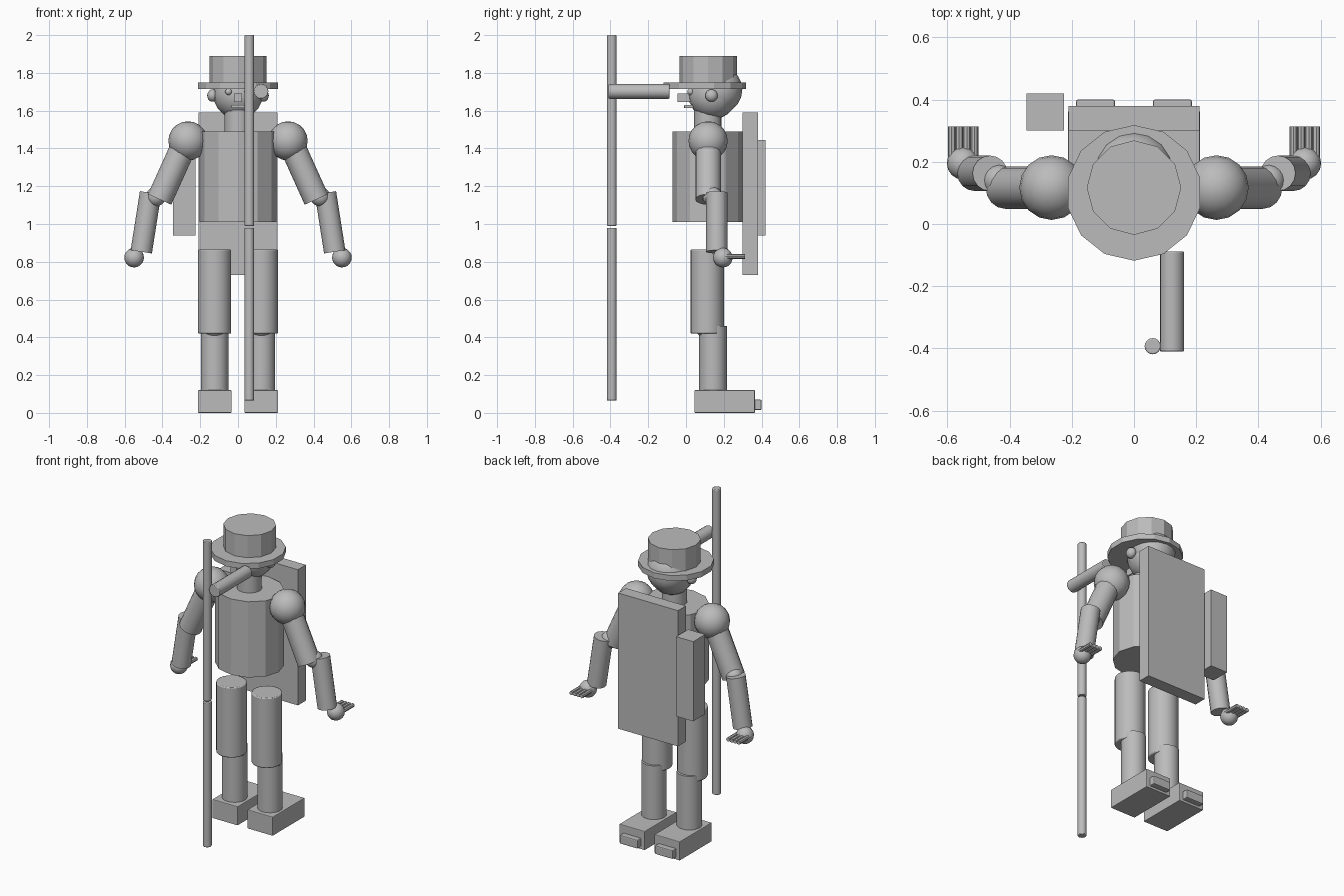
import bpy, math
from mathutils import Vector

cube = bpy.data.objects.get("Cube")
if cube:
    bpy.data.objects.remove(cube, do_unlink=True)

grey = bpy.data.materials.new("plain grey")
grey.use_nodes = True
grey.diffuse_color = (0.5, 0.5, 0.5, 1)
grey.node_tree.nodes["Principled BSDF"].inputs["Base Color"].default_value = (0.5, 0.5, 0.5, 1)


def finish(name, smooth=True, bevel=0):
    ob = bpy.context.object
    ob.name = name
    ob.data.materials.append(grey)
    if smooth:
        bpy.ops.object.shade_smooth_by_angle(angle=math.radians(35))
    if bevel:
        mod = ob.modifiers.new("soft edge", "BEVEL")
        mod.width = bevel
        mod.segments = 2
    return ob


def box(name, low, high, bevel=0):
    low, high = Vector(low), Vector(high)
    bpy.ops.mesh.primitive_cube_add(size=1, location=(low + high) / 2)
    bpy.context.object.scale = high - low
    bpy.ops.object.transform_apply(location=False, rotation=False)
    return finish(name, False, bevel)


def ball(name, centre, radius, stretch=(1, 1, 1)):
    bpy.ops.mesh.primitive_uv_sphere_add(segments=16, ring_count=10, radius=radius, location=centre)
    bpy.context.object.scale = stretch
    return finish(name)


def rod(name, start, end, radius, sides=16, smooth=True, bevel=0):
    start, end = Vector(start), Vector(end)
    axis = end - start
    bpy.ops.mesh.primitive_cylinder_add(vertices=sides, radius=radius, depth=axis.length,
                                        location=(start + end) / 2)
    bpy.context.object.rotation_euler = axis.to_track_quat("Z", "Y").to_euler()
    return finish(name, smooth, bevel)


# Torso and neck
torso = rod("torso", (0, 0.115, 1.01), (0, 0.115, 1.49), 0.205, 12, False)
torso.scale.y = 0.91
rod("neck", (0, 0.115, 1.45), (0, 0.115, 1.62), 0.072)

# Head, face and hair
ball("head", (0, 0.142, 1.685), 0.13)
ball("hair", (0, 0.168, 1.71), 0.13)
box("nose", (-0.02, -0.045, 1.645), (0.02, 0.03, 1.69))
box("mouth", (-0.035, -0.01, 1.613), (0.035, 0.06, 1.63), 0.004)

# Hat
rod("hat_brim", (0, 0.1, 1.715), (0, 0.1, 1.75), 0.218, 14, False)
rod("hat_crown", (0, 0.117, 1.74), (0, 0.117, 1.89), 0.152, 12, False)

# Paired parts
for side, s in (("left", 1), ("right", -1)):
    ball(side + "_eye", (s * 0.05, 0.025, 1.7), 0.018)
    ball(side + "_ear", (s * 0.135, 0.135, 1.68), 0.033, (0.85, 1, 1))

    # Arm
    ball(side + "_shoulder", (s * 0.265, 0.117, 1.44), 0.104)
    rod(side + "_upper_arm", (s * 0.275, 0.117, 1.44), (s * 0.415, 0.117, 1.13), 0.068)
    ball(side + "_elbow", (s * 0.435, 0.14, 1.145), 0.052)
    rod(side + "_forearm", (s * 0.463, 0.163, 1.165), (s * 0.512, 0.163, 0.853), 0.057)
    ball(side + "_hand", (s * 0.55, 0.195, 0.822), 0.052)
    for i in range(4):
        x = s * (0.513 + i * 0.0245)
        rod(f"{side}_finger_{i + 1}", (x, 0.2, 0.828), (x, 0.313, 0.828), 0.0123, 8, True)

    # Leg
    rod(side + "_thigh", (s * 0.124, 0.112, 0.42), (s * 0.124, 0.112, 0.865), 0.088, 24, True, 0.006)
    ball(side + "_knee", (s * 0.124, 0.112, 0.465), 0.07)
    rod(side + "_shin", (s * 0.124, 0.143, 0.11), (s * 0.124, 0.143, 0.46), 0.073, 20)
    xs = sorted((s * 0.034, s * 0.212))
    box(side + "_foot", (xs[0], 0.045, 0), (xs[1], 0.365, 0.12), 0.004)
    xs = sorted((s * 0.061, s * 0.186))
    box(side + "_toe", (xs[0], 0.35, 0.015), (xs[1], 0.4, 0.07), 0.006)

# Back board and side pack
box("back_board", (-0.21, 0.3, 0.73), (0.21, 0.38, 1.59))
box("side_pack", (-0.345, 0.3, 0.94), (-0.225, 0.42, 1.445))

# Pole in two lengths, with the tube beside it
rod("upper_pole", (0.06, -0.393, 0.99), (0.06, -0.393, 2), 0.026, 16, True, 0.004)
rod("lower_pole", (0.06, -0.393, 0.065), (0.06, -0.393, 0.98), 0.026, 16, True, 0.004)
rod("tube", (0.122, -0.41, 1.702), (0.122, -0.088, 1.702), 0.039, 16, True, 0.004)
